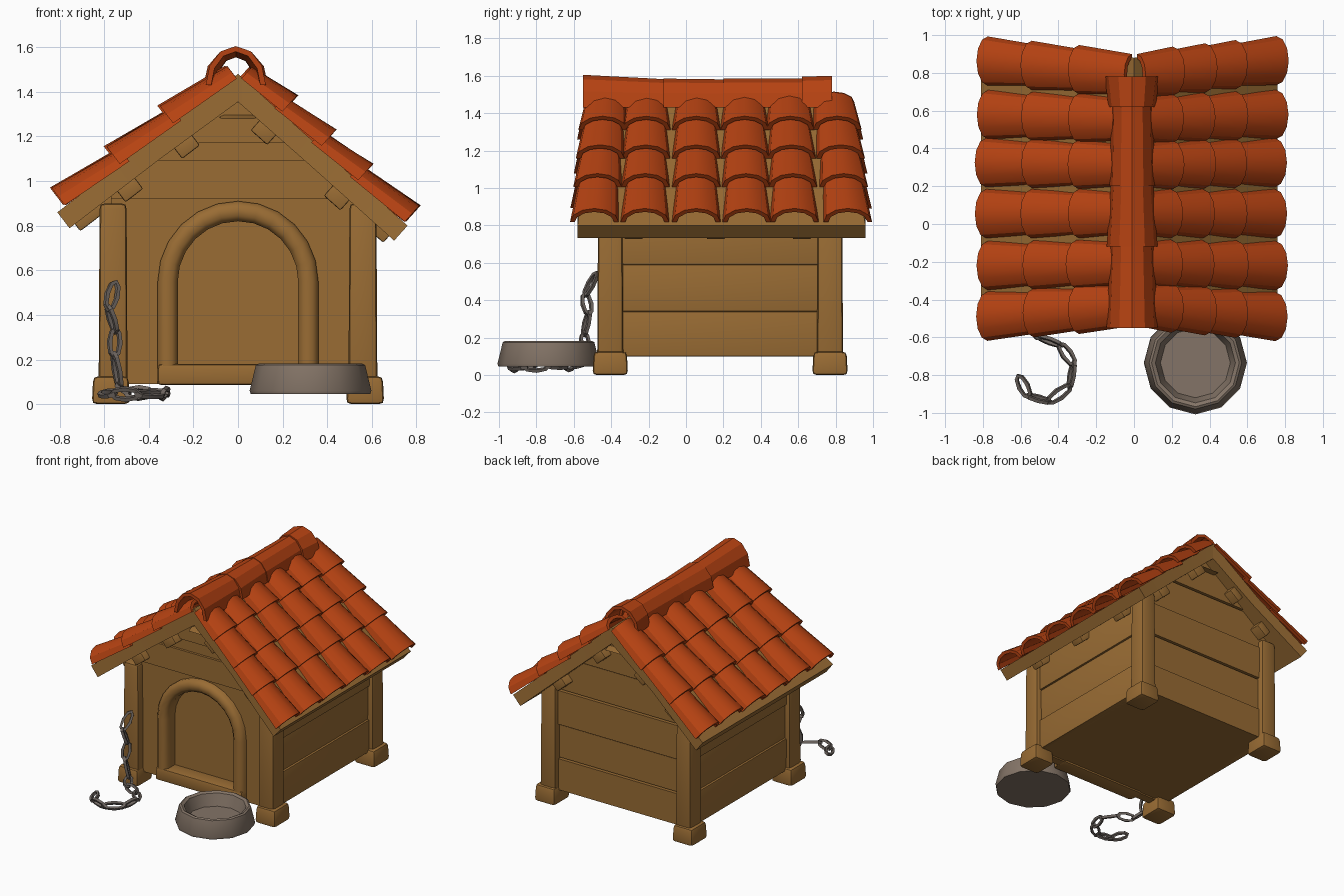
import bpy, bmesh, math, random
from mathutils import Vector as V, Matrix

if "Cube" in bpy.data.objects:
    bpy.data.objects.remove(bpy.data.objects["Cube"])
random.seed(4)

def material(name, col):
    m = bpy.data.materials.new(name)
    m.diffuse_color = (*col, 1)
    m.use_nodes = True
    m.node_tree.nodes["Principled BSDF"].inputs["Base Color"].default_value = m.diffuse_color
    return m

WOOD = material("brown wood", (0.32, 0.15, 0.034))
TILE = material("orange clay", (0.47, 0.055, 0.006))
METAL = material("bowl grey", (0.23, 0.175, 0.135))
CHAIN = material("chain grey", (0.16, 0.135, 0.12))

def finish(name, bm, mat, angle=35):
    bmesh.ops.recalc_face_normals(bm, faces=bm.faces)
    me = bpy.data.meshes.new(name)
    bm.to_mesh(me)
    bm.free()
    me.materials.append(mat)
    me.shade_smooth()
    me.set_sharp_from_angle(angle=math.radians(angle))
    ob = bpy.data.objects.new(name, me)
    bpy.context.collection.objects.link(ob)
    return ob

def box(name, lo, hi, mat=WOOD, bevel=0.02, tilt=0, taper=1):
    """Bevelled box between two corners, tilted about y, narrowed at the top."""
    lo, hi = V(lo), V(hi)
    bm = bmesh.new()
    bmesh.ops.create_cube(bm, size=1)
    for v in bm.verts:
        k = taper if v.co.z > 0 else 1
        v.co = V((v.co.x * (hi.x - lo.x) * k, v.co.y * (hi.y - lo.y) * k, v.co.z * (hi.z - lo.z)))
    if bevel:
        bmesh.ops.bevel(bm, geom=bm.edges[:], offset=bevel, segments=2, profile=0.6, affect='EDGES')
    m = Matrix.Translation((lo + hi) / 2) @ Matrix.Rotation(tilt, 4, 'Y')
    bmesh.ops.transform(bm, matrix=m, verts=bm.verts)
    return finish(name, bm, mat, 50)

def loft(name, rings, mat, angle=35, closed=False):
    """Skin a list of equal-length closed rings."""
    bm = bmesh.new()
    vs = [[bm.verts.new(p) for p in r] for r in rings]
    n = len(vs[0])
    for a, b in zip(vs, vs[1:] + (vs[:1] if closed else [])):
        for i in range(n):
            bm.faces.new((a[i], a[(i + 1) % n], b[(i + 1) % n], b[i]))
    if not closed:
        bm.faces.new(vs[0])
        bm.faces.new(vs[-1])
    return finish(name, bm, mat, angle)

def prism(name, pts, y0, y1, mat=WOOD):
    return loft(name, [[(x, y, z) for x, z in pts] for y in (y0, y1)], mat)

# Roof slopes: ridge point, eave point (the two sides sag a little differently)
RIDGE = V((0, 0, 1.48))
EAVE = {1: V((0.76, 0, 0.80)), -1: V((-0.81, 0, 0.86))}

def slope(s):
    t = EAVE[s] - RIDGE
    length = t.length
    t.normalize()
    return t, V((-t.z * s, 0, abs(t.x))), length

def under(s, z):
    """Half-width of the gable wall at height z."""
    t, n, l = slope(s)
    return s * min(0.57, max(0.0, (1.39 - z) / abs(t.z / t.x)))

def gable(z0, z1):
    zs = sorted({z0, z1, *[min(max(1.39 - 0.57 * abs(slope(s)[0].z / slope(s)[0].x), z0), z1) for s in (1, -1)]})
    return [(under(-1, z), z) for z in zs] + [(under(1, z), z) for z in reversed(zs)]

# Walls: solid core, front skin with an arched doorway notch, back and side planks
prism("wall_core", gable(0.10, 1.38), -0.36, 0.77)
arch = [(0.30 * math.cos(a), 0.55 + 0.30 * math.sin(a)) for a in [math.pi * i / 12 for i in range(13)]]
wall = gable(0.09, 1.37)
front = wall + [(0.30, 0.09)] + arch + [(-0.30, 0.09)]
prism("front_wall", front, -0.415, -0.35)
levels = [0.10, 0.34, 0.59, 0.85, 1.10, 1.36]
for i, (a, b) in enumerate(zip(levels, levels[1:])):
    prism(f"back_plank_{i}", gable(a, b - 0.008), 0.75, 0.80 - 0.012 * (i % 2))
    if i > 2:
        prism(f"front_gable_plank_{i}", gable(a + 0.07, b - 0.008), -0.425 - 0.008 * (i % 2), -0.37)
for s in (-1, 1):
    for i, (a, b) in enumerate(zip(levels[:3], levels[1:4])):
        xs = sorted((s * 0.54, s * (0.595 - 0.012 * (i % 2))))
        box(f"side_plank_{i}", (xs[0], -0.40, a), (xs[1], 0.78, b), bevel=0.008)

# Corner posts with knobbly feet
for s in (-1, 1):
    for label, y in (("front", -0.405), ("back", 0.77)):
        box(f"{label}_post", (s * 0.56 - 0.065, y - 0.07, 0.05), (s * 0.56 + 0.065, y + 0.07, 0.90), bevel=0.025, taper=0.93)
        box(f"{label}_foot", (s * 0.57 - 0.085, y - 0.095, 0), (s * 0.57 + 0.085, y + 0.095, 0.125), bevel=0.025, taper=0.93)

# Rounded door surround and sill
section = [(-0.045, -0.36), (-0.045, -0.44), (-0.02, -0.465), (0.02, -0.465), (0.045, -0.44), (0.045, -0.36)]
path = [(0.315, 0.09, 0)] + [(0.315 * math.cos(a), 0.55 + 0.315 * math.sin(a), a)
        for a in [math.pi * i / 12 for i in range(13)]] + [(-0.315, 0.09, math.pi)]
loft("door_surround", [[(x + r * math.cos(a), y, z + r * math.sin(a)) for r, y in section] for x, z, a in path], WOOD, 50)
box("door_sill", (-0.36, -0.468, 0.085), (0.36, -0.34, 0.18), bevel=0.02)

# Roof boards flaring toward the eaves, with purlins and rafter ends beneath
for s in (-1, 1):
    t, n, l = slope(s)
    rings = []
    for u, y0, y1 in ((0, -0.52, 0.88), (l * 0.5, -0.53, 0.90), (l, -0.58, 0.96)):
        p = RIDGE + t * u
        low = p - n * 0.09 if u else V((0, 0, RIDGE.z - 0.125))
        rings.append([p + V((0, y0, 0)), p + V((0, y1, 0)), low + V((0, y1, 0)), low + V((0, y0, 0))])
    loft("roof_board", rings, WOOD)
    tilt = math.atan2(-t.z, t.x)
    for u in (0.26 if s > 0 else 0.38, 0.70):
        c = RIDGE + t * u - n * 0.115
        box("purlin", (c.x - 0.05, -0.49, c.z - 0.035), (c.x + 0.05, 0.87, c.z + 0.035), bevel=0.01, tilt=tilt)
    for y in (-0.28, 0.16, 0.62):
        c = RIDGE + t * (l - 0.15) - n * 0.10
        box("rafter_end", (c.x - 0.12, y - 0.05, c.z - 0.03), (c.x + 0.12, y + 0.05, c.z + 0.03), bevel=0.01, tilt=tilt)
box("ridge_beam", (-0.09, -0.47, 1.28), (0.09, 0.84, 1.37), bevel=0.02, taper=0.6)

def arch_ring(c, side, up, w, h, thick=0.025, seg=6):
    ring = []
    for k, rev in ((0, False), (thick, True)):
        arc = [c + side * ((w - k) * math.cos(a)) + up * ((h - k) * math.sin(a))
               for a in [math.pi * i / seg for i in range(seg + 1)]]
        ring += arc[::-1] if rev else arc
    return ring

# Overlapping clay tiles: six columns that fan out toward the eave
COLS = [(-0.43, -0.49), (-0.21, -0.22), (0.055, 0.055), (0.31, 0.325), (0.55, 0.58), (0.79, 0.865)]
ROWS = {1: [0.03, 0.26, 0.49, 0.72, 1.0], -1: [0.03, 0.37, 0.67, 0.975]}
Y = V((0, 1, 0))
for s in (-1, 1):
    t, n, l = slope(s)
    for top, bot in COLS:
        for u0, u1 in zip(ROWS[s], ROWS[s][1:]):
            rings = []
            for u, w, h, base in ((max(u0 - 0.04, 0.02), 0.108, 0.07, -0.01), (u1, 0.13, 0.098, 0.006)):
                y = top + (bot - top) * u
                j = random.uniform(-0.006, 0.006)
                c = RIDGE + t * (u + j) + n * (base + j) + Y * y
                rings.append(arch_ring(c, Y, n, w, h))
            loft("roof_tile", rings, TILE, 25)

# Ridge cap tiles
X, Z = V((1, 0, 0)), V((0, 0, 1))
for y0, y1, w0, w1, h0, h1 in ((-0.55, -0.08, 0.135, 0.115, 0.175, 0.15),
                               (-0.12, 0.26, 0.135, 0.11, 0.155, 0.15),
                               (0.20, 0.66, 0.12, 0.11, 0.155, 0.155),
                               (0.62, 0.78, 0.125, 0.145, 0.165, 0.17)):
    loft("ridge_tile", [arch_ring(V((-0.01, y, 1.43)), X, Z, w, h) for y, w, h in ((y0, w0, h0), (y1, w1, h1))], TILE, 25)

# Food bowl
rings = [[(0.325 + r * math.cos(math.tau * i / 12), -0.735 + r * math.sin(math.tau * i / 12), z)
          for i in range(12)] for r, z in ((0.268, 0.045), (0.273, 0.06), (0.245, 0.175), (0.232, 0.182), (0.212, 0.172), (0.185, 0.085))]
loft("bowl", rings, METAL, 40)

# Chain: alternating oval links following a path from the post to the ground
pts = [V(p) for p in ((-0.55, -0.48, 0.54), (-0.58, -0.54, 0.43), (-0.55, -0.52, 0.33), (-0.555, -0.545, 0.22),
       (-0.53, -0.53, 0.08), (-0.50, -0.60, 0.05), (-0.39, -0.64, 0.05), (-0.32, -0.74, 0.05),
       (-0.34, -0.86, 0.045), (-0.45, -0.94, 0.045), (-0.56, -0.91, 0.045), (-0.61, -0.81, 0.05))]
for i, (a, b) in enumerate(zip(pts, pts[1:])):
    d = (b - a).normalized()
    side = d.cross(Z if abs(d.z) < 0.7 else Y).normalized()
    up = side.cross(d)
    roll = math.radians(25 + 90 * (i % 2))
    side, up = side * math.cos(roll) + up * math.sin(roll), up * math.cos(roll) - side * math.sin(roll)
    rings = []
    for k in range(8):
        q = math.tau * k / 8
        out = d * math.cos(q) + side * math.sin(q)
        c = (a + b) / 2 + d * ((b - a).length * 0.5 + 0.008) * math.cos(q) + side * 0.026 * math.sin(q)
        rings.append([c + out * 0.013 * math.cos(e) + up * 0.013 * math.sin(e) for e in (0.785, 2.356, 3.927, 5.498)])
    loft("chain_link", rings, CHAIN, 30, closed=True)
